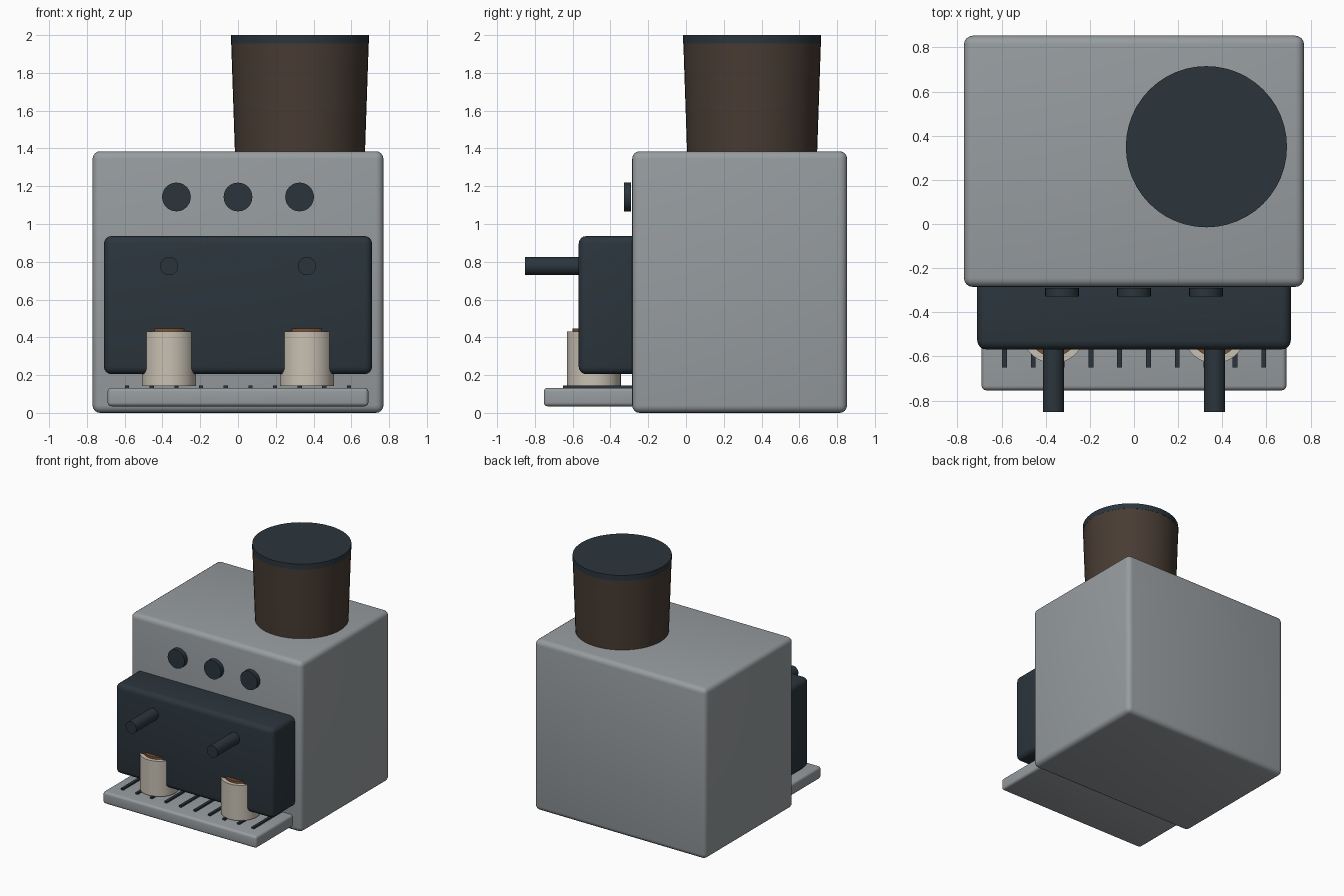
import bpy, math

if "Cube" in bpy.data.objects:
    bpy.data.objects.remove(bpy.data.objects["Cube"])


def material(name, rgb):
    m = bpy.data.materials.new(name)
    m.diffuse_color = (*rgb, 1)
    m.use_nodes = True
    m.node_tree.nodes["Principled BSDF"].inputs["Base Color"].default_value = m.diffuse_color
    return m


STEEL = material("steel", (0.31, 0.335, 0.35))
DARK = material("dark_plastic", (0.024, 0.036, 0.046))
SMOKED = material("smoked_hopper", (0.065, 0.045, 0.033))
CREAM = material("cream_ceramic", (0.58, 0.53, 0.45))
COFFEE = material("coffee", (0.2, 0.085, 0.035))


def finish(ob, name, mat, smooth=True):
    ob.name = name
    ob.data.materials.append(mat)
    if smooth:
        bpy.ops.object.shade_smooth_by_angle(angle=math.radians(35))
    return ob


def box(name, lo, hi, mat, bevel=0.0):
    """Box from corner to corner with rounded edges."""
    bpy.ops.mesh.primitive_cube_add(size=1, location=[(a + b) / 2 for a, b in zip(lo, hi)])
    ob = bpy.context.object
    ob.scale = [b - a for a, b in zip(lo, hi)]
    bpy.ops.object.transform_apply(location=False, rotation=False, scale=True)
    if bevel:
        mod = ob.modifiers.new("bevel", 'BEVEL')
        mod.width, mod.segments = bevel, 4
        bpy.ops.object.modifier_apply(modifier=mod.name)
    return finish(ob, name, mat, bool(bevel))


def drum(name, x, y, z0, z1, r0, r1, mat, sides=48):
    """Upright round part, r0 at the bottom and r1 at the top."""
    bpy.ops.mesh.primitive_cone_add(vertices=sides, radius1=r0, radius2=r1,
                                    depth=z1 - z0, location=(x, y, (z0 + z1) / 2))
    return finish(bpy.context.object, name, mat)


def rod(name, x, z, y0, y1, r, mat, sides=32):
    """Round part lying along y."""
    bpy.ops.mesh.primitive_cylinder_add(vertices=sides, radius=r, depth=y1 - y0,
                                        location=(x, (y0 + y1) / 2, z),
                                        rotation=(math.pi / 2, 0, 0))
    return finish(bpy.context.object, name, mat)


# Housing, brew head and drip tray
box("housing", (-0.77, -0.285, 0), (0.77, 0.853, 1.385), STEEL, 0.04)
box("brew_head", (-0.71, -0.568, 0.205), (0.71, -0.2, 0.936), DARK, 0.04)
box("drip_tray", (-0.69, -0.753, 0.035), (0.69, -0.22, 0.133), STEEL, 0.02)

# Tray slots
for i in range(10):
    x = -0.587 + i * 0.1305
    box(f"tray_slot_{i + 1}", (x - 0.011, -0.65, 0.125), (x + 0.011, -0.28, 0.146), DARK)

# Bean hopper with lid
drum("bean_hopper", 0.328, 0.35, 1.37, 1.955, 0.344, 0.364, SMOKED)
drum("hopper_lid", 0.328, 0.35, 1.955, 2.0, 0.365, 0.365, DARK)

# Control knobs
for i in (-1, 0, 1):
    rod(f"knob_{i + 2}", i * 0.326, 1.143, -0.328, -0.29, 0.076, DARK)

# Handles and cups, one pair per side
for side, x in (("left", -0.365), ("right", 0.365)):
    rod(f"{side}_handle", x, 0.777, -0.852, -0.5, 0.048, DARK)
    drum(f"{side}_cup", x, -0.488, 0.143, 0.43, 0.143, 0.143, CREAM)
    drum(f"{side}_coffee", x, -0.488, 0.42, 0.448, 0.112, 0.112, COFFEE)
